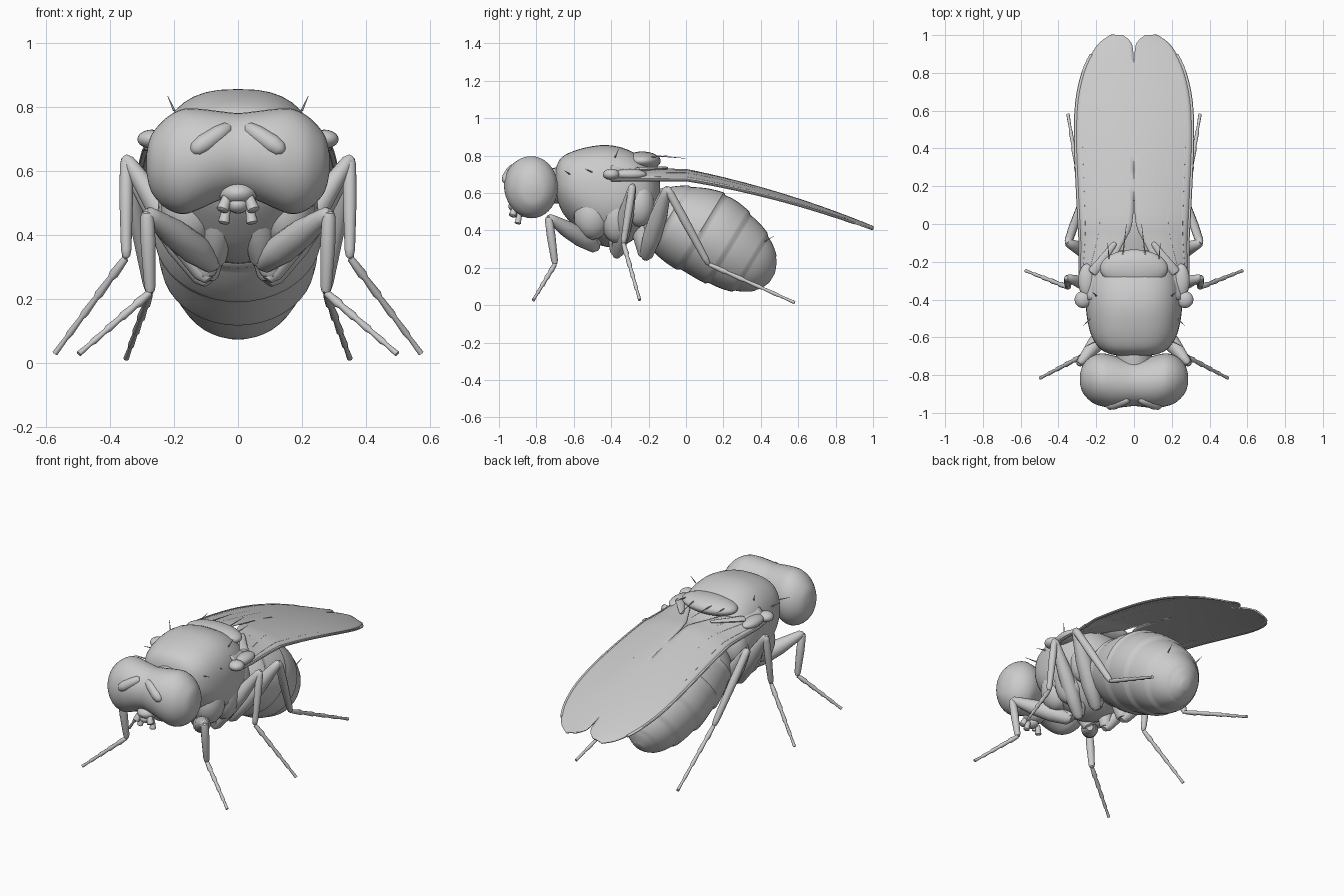
import bpy, math
from mathutils import Vector as V

if "Cube" in bpy.data.objects:
    bpy.data.objects.remove(bpy.data.objects["Cube"])


def finish(name, verts, faces, mirror=False):
    me = bpy.data.meshes.new(name)
    me.from_pydata([tuple(v) for v in verts], [], faces)
    ob = bpy.data.objects.new(name, me)
    bpy.context.collection.objects.link(ob)
    bpy.ops.object.select_all(action='DESELECT')
    ob.select_set(True)
    bpy.context.view_layer.objects.active = ob
    bpy.ops.object.shade_smooth_by_angle(angle=math.radians(40))
    if mirror:
        ob.modifiers.new("Mirror", 'MIRROR')
    return ob


def spline(rows, n):
    """Catmull-Rom resampling of equal-length rows, n steps per span."""
    p = [rows[0]] + list(rows) + [rows[-1]]
    out = []
    for i in range(1, len(p) - 2):
        for k in range(n):
            t = k / n
            out.append([b + .5 * t * (c - a + t * (2*a - 5*b + 4*c - d + t * (3*(b - c) + d - a)))
                        for a, b, c, d in zip(*p[i - 1:i + 3])])
    return out + [list(rows[-1])]


def loft(rings, sides, top=1.0):
    """Capped skin over rings (centre, half axis, half axis); top < 1 squares the upper half."""
    vs, fs = [], []
    for c, u, w in rings:
        for k in range(sides):
            a = 2 * math.pi * k / sides
            x, y = math.cos(a), math.sin(a)
            if y > 0:
                x, y = math.copysign(abs(x) ** top, x), y ** top
            vs.append(c + u * x + w * y)
    for i in range(len(rings) - 1):
        for k in range(sides):
            a, b = i * sides + k, i * sides + (k + 1) % sides
            fs.append((a, b, b + sides, a + sides))
    fs += [tuple(range(sides))[::-1], tuple(range(len(vs) - sides, len(vs)))]
    return vs, fs


def limb(p, q, profile, sides=12, flat=1.0):
    """Straight tapered segment; profile holds (fraction, radius)."""
    p, q = V(p), V(q)
    d = (q - p).normalized()
    u = d.cross(V((0, 0, 1)) if abs(d.z) < .9 else V((0, 1, 0))).normalized()
    w = d.cross(u)
    return loft([(p.lerp(q, t), u * r, w * r * flat) for t, r in profile], sides)


def join(parts):
    vs, fs = [], []
    for v, f in parts:
        fs += [tuple(i + len(vs) for i in face) for face in f]
        vs += v
    return vs, fs


def blob(c, r, n=16):
    """Ellipsoid with radii r, poles along y."""
    rings = []
    for i in range(n + 1):
        a = math.pi * min(max(i / n, .01), .99)
        rings.append((V(c) - V((0, r[1] * math.cos(a), 0)),
                      V((r[0] * math.sin(a), 0, 0)), V((0, 0, r[2] * math.sin(a)))))
    return loft(rings, 2 * n)


def capsule(r0, r1, mid=None):
    m = mid or (r0 + r1) / 2
    return [(-.02, r0 * .3), (0, r0 * .75), (.06, r0), (.4, m), (.92, r1), (.99, r1 * .75), (1.01, r1 * .3)]


# Thorax
rows = [(-.70, .66, .04, .04), (-.69, .66, .12, .09), (-.66, .645, .18, .15), (-.6, .625, .222, .2),
        (-.52, .60, .245, .247), (-.43, .585, .255, .272), (-.34, .58, .252, .262), (-.26, .585, .232, .22),
        (-.19, .58, .19, .165), (-.14, .57, .1, .09)]
finish("thorax", *loft([(V((0, y, z)), V((rx, 0, 0)), V((0, 0, rz)))
                        for y, z, rx, rz in spline(rows, 3)], 40, .78))
finish("scutellum", *blob((0, -.235, .772), (.18, .1, .05)))
finish("side_plates", *join([blob((.15, -.5, .48), (.09, .1, .13), 10),
                             blob((.165, -.37, .48), (.085, .09, .15), 10),
                             blob((.165, -.25, .54), (.075, .08, .12), 10)]), mirror=True)
finish("neck", *limb((0, -.76, .64), (0, -.65, .64), [(0, .09), (1, .1)], 20))

# Abdomen: overlapping segments from a sawtooth swelling
rows = [(-.22, .52, .14, .12), (-.12, .48, .22, .185), (0, .43, .25, .228), (.12, .375, .255, .237),
        (.22, .31, .235, .222), (.31, .25, .195, .195), (.385, .20, .145, .15), (.435, .165, .085, .095),
        (.46, .145, .03, .03)]
rings = []
for i, (y, z, rx, rz) in enumerate(spline(rows, 8)):
    s = .975 + .045 * (i % 11) / 10
    rings.append((V((0, y, z)), V((rx * s, 0, 0)), V((0, .52, .854)) * rz * s))
finish("abdomen", *loft(rings, 40))

# Head: one skin from eye to eye (x, y, z, depth, height)
half = [(.0, -.842, .652, .122, .13), (.06, -.84, .648, .13, .14), (.12, -.833, .638, .14, .157),
        (.17, -.825, .63, .14, .165), (.215, -.822, .626, .127, .148), (.25, -.82, .624, .1, .118),
        (.275, -.82, .624, .065, .08), (.287, -.82, .624, .02, .025)]
rows = [(-x, *r) for x, *r in half[:0:-1]] + half
finish("head", *loft([(V((x, y, z)), V((0, ry, 0)), V((0, 0, rz)))
                      for x, y, z, ry, rz in spline(rows, 4)], 36))
finish("antennae", *limb((.025, -.925, .74), (.145, -.965, .66),
                         [(0, .01), (.06, .02), (.3, .027), (.7, .03), (.9, .024), (.98, .012), (1, .004)], 16),
       mirror=True)
finish("mouth", *join([blob((0, -.88, .53), (.06, .07, .04), 10),
                       blob((0, -.9, .495), (.035, .04, .028), 10)]))
finish("palps", *join([limb((.03, -.91, .53), (.05, -.93, .475), capsule(.014, .02), 10),
                       limb((.035, -.89, .49), (.045, -.9, .435), capsule(.012, .018), 10)]), mirror=True)


# Legs: hip, thigh, shin, foot along five joints
def leg(name, hip, base, knee, ankle, tip, r):
    parts = [limb(hip, base, capsule(r * 1.2, r * .85, r * 1.2), 16),
             limb(base, knee, [(-.03, r * .4), (.03, r * .8), (.3, r * 1.08), (.6, r), (.9, r * .62),
                               (.98, r * .5), (1.02, r * .2)], 16),
             limb(knee, ankle, capsule(r * .48, r * .4, r * .52), 12)]
    foot = []
    for i in range(5):
        foot += [(i / 5 + .01, .011 - .001 * i), (i / 5 + .17, .015 - .0015 * i)]
    parts.append(limb(ankle, tip, foot, 10))
    finish(name, *join(parts), mirror=True)


leg("front_legs", (.06, -.56, .5), (.075, -.48, .31), (.285, -.735, .47), (.275, -.70, .22), (.505, -.82, .022), .045)
leg("middle_legs", (.1, -.38, .48), (.1, -.37, .27), (.35, -.285, .64), (.35, -.335, .33), (.58, -.245, .02), .041)
leg("hind_legs", (.08, -.24, .45), (.1, -.215, .26), (.35, -.1, .625), (.275, .12, .22), (.352, .595, .008), .046)

# Wings: rows of y, inner x, outer x
wing_rows = [(-.4, .22, .27), (-.3, .17, .285), (-.2, .11, .285), (-.1, .055, .285), (0, .01, .29),
             (.2, .0, .30), (.45, .0, .31), (.65, .0, .302), (.8, .0, .27), (.9, .003, .225),
             (.96, .015, .18), (1.0, .06, .12)]


def wing_point(y, a, b, t):
    c = max(y, 0)
    z = .725 - .2 * c - .105 * c * c + .06 * max(0, -.05 - y) * (1 - t)
    return V((a + (b - a) * t, y, z - .055 * t * t * (1 - .7 * c)))


cols = 12
fine = spline(wing_rows, 3)
verts = [wing_point(*r, k / cols) for r in fine for k in range(cols + 1)]
faces = [(i * (cols + 1) + k, i * (cols + 1) + k + 1, (i + 1) * (cols + 1) + k + 1, (i + 1) * (cols + 1) + k)
         for i in range(len(fine) - 1) for k in range(cols)]
wings = finish("wings", verts, faces, mirror=True)
mod = wings.modifiers.new("Thickness", 'SOLIDIFY')
mod.thickness, mod.offset = .008, 0


def vein(t0, t1, a, b, r):
    pts = [wing_point(*row, t0 + (t1 - t0) * i / len(fine)) for i, row in enumerate(fine)][a:b]
    return loft([(p, V((r, 0, 0)), V((0, 0, r * .8))) for p in pts], 8)


finish("wing_veins", *join([vein(1, 1, 0, 28, .009), vein(.88, .85, 2, 27, .006),
                            vein(.65, .5, 3, 18, .006), vein(.4, .25, 5, 18, .006)]), mirror=True)
finish("wing_hinges", *join([blob((.27, -.4, .70), (.045, .045, .03), 10),
                             blob((.25, -.3, .70), (.045, .09, .03), 10),
                             limb((.22, -.26, .725), (.1, -.1, .735), capsule(.03, .015), 10, .5)]), mirror=True)

# Bristles
hairs = [((.06, -.17, .80), (.04, 0, .785)), ((.13, -.2, .79), (.14, -.1, .80)), ((.2, -.62, .70), (.26, -.65, .72)),
         ((.23, -.5, .71), (.27, -.54, .73)), ((.2, -.38, .79), (.22, -.36, .835)), ((.1, .42, .34), (.11, .47, .37))]
finish("bristles", *join([limb(p, q, [(0, .004), (1, .001)], 6) for p, q in hairs]), mirror=True)
